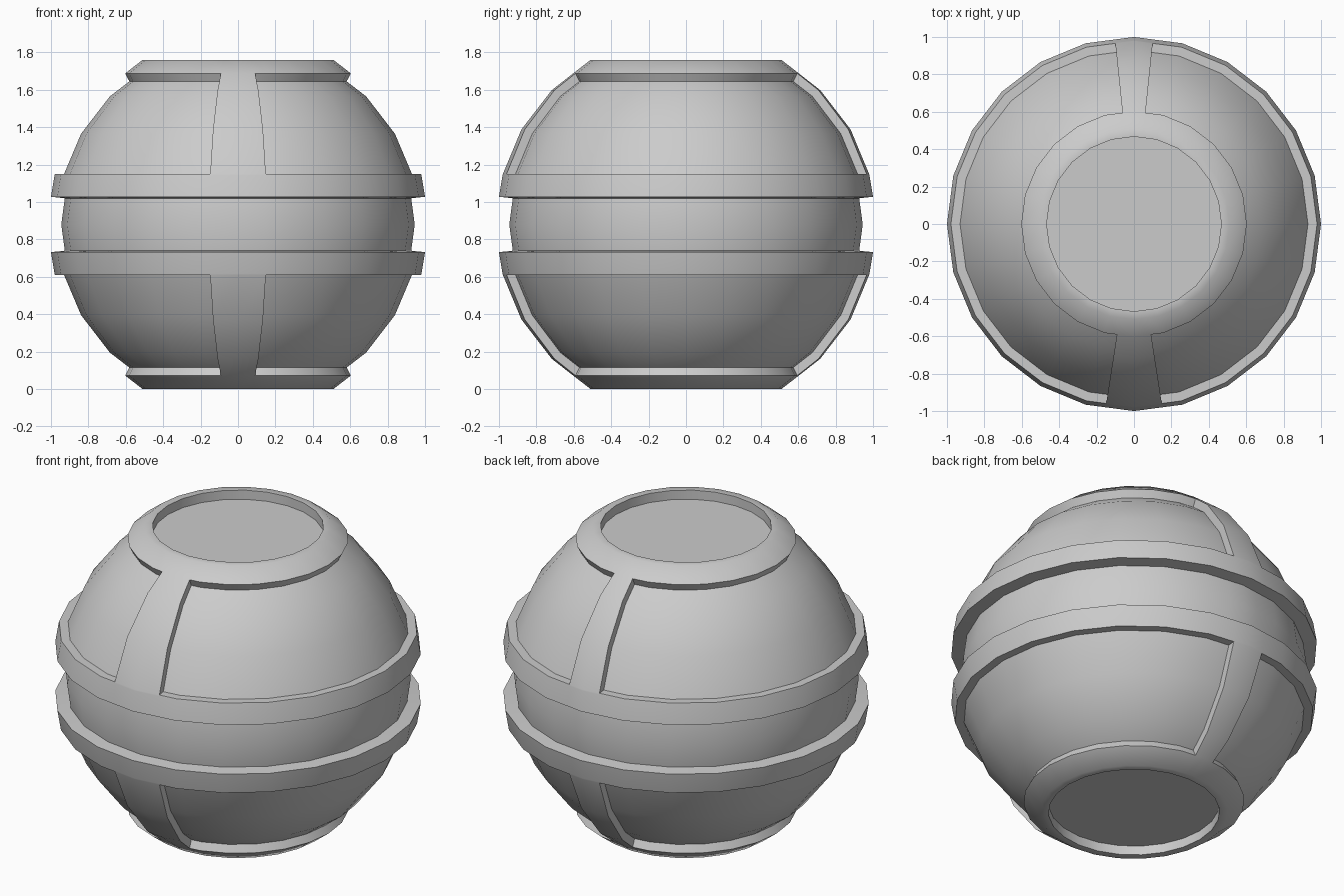
import bpy, bmesh
from math import sin, cos, radians

if "Cube" in bpy.data.objects:
    bpy.data.objects.remove(bpy.data.objects["Cube"])

MID = 0.88          # height of the equator
STEP = 15           # 24-sided ball
FRONT, BACK = 8.8, 5.9   # half angles of the front and back strips


def arc(a, b):
    """Angles from a to b, with a stop at each corner of the 24-gon."""
    return [a] + [k for k in range(-180, 541, STEP) if a + .01 < k < b - .01] + [b]


def point(r, z, ang):
    """Point on the flat sides of the 24-gon at the given angle."""
    f = r * cos(radians(STEP / 2)) / cos(radians(ang % STEP - STEP / 2))
    return (f * cos(radians(ang)), f * sin(radians(ang)), z)


def sweep(bm, profile, angles):
    rows = [[bm.verts.new(point(r, z, a)) for r, z in profile] for a in angles]
    for u, v in zip(rows, rows[1:]):
        for j in range(len(profile) - 1):
            bm.faces.new((u[j], u[j + 1], v[j + 1], v[j]))


def wall(bm, outer, inner, ang, flip):
    o = [bm.verts.new(point(r, z, ang)) for r, z in outer]
    n = [bm.verts.new(point(r, z, ang)) for r, z in inner]
    for j in range(len(o) - 1):
        q = [o[j], o[j + 1], n[j + 1], n[j]]
        bm.faces.new(q[::-1] if flip else q)


def finish(bm, name):
    """Weld, mirror to the lower half and shade."""
    bmesh.ops.remove_doubles(bm, verts=bm.verts, dist=0.0005)
    me = bpy.data.meshes.new(name)
    bm.to_mesh(me)
    bm.free()
    ob = bpy.data.objects.new(name, me)
    bpy.context.collection.objects.link(ob)
    ob.location.z = MID
    m = ob.modifiers.new("mirror", 'MIRROR')
    m.use_axis = (False, False, True)
    m.merge_threshold = 0.0005
    bpy.ops.object.select_all(action='DESELECT')
    ob.select_set(True)
    bpy.context.view_layer.objects.active = ob
    bpy.ops.object.shade_smooth_by_angle(angle=radians(42))


# profiles as (radius, height above the equator), top to bottom
outer = [(.603, .808), (.718, .718), (.88, .508), (.979, .27)]
inner = [(.581, .765), (.685, .685), (.839, .485), (.93, .27)]
cap = [(0, .825), (.467, .825), (.467, .88), (.51, .88), outer[0]]
band = [outer[-1], (.981, .263), (1.0, .148), (.926, .14)]

right = (-90 + FRONT, 90 - BACK)
left = (90 + BACK, 270 - FRONT)
full = sorted(set(arc(right[0], right[0] + 360)) | {right[1], *left})

# outer shell: dished cap, raised band, front and back strips
bm = bmesh.new()
sweep(bm, cap, full)
sweep(bm, band, full)
sweep(bm, outer, arc(right[1], left[0]))
sweep(bm, outer, arc(left[1], right[0] + 360))
finish(bm, "outer_shell")

# sunken side panels with their border walls
bm = bmesh.new()
for a, b in (right, left):
    sweep(bm, [outer[0]] + inner + [outer[-1]], arc(a, b))
    wall(bm, outer, inner, a, False)
    wall(bm, outer, inner, b, True)
finish(bm, "side_panels")

# groove around the equator
bm = bmesh.new()
sweep(bm, [band[-1], (.945, 0)], full)
finish(bm, "equator_groove")
